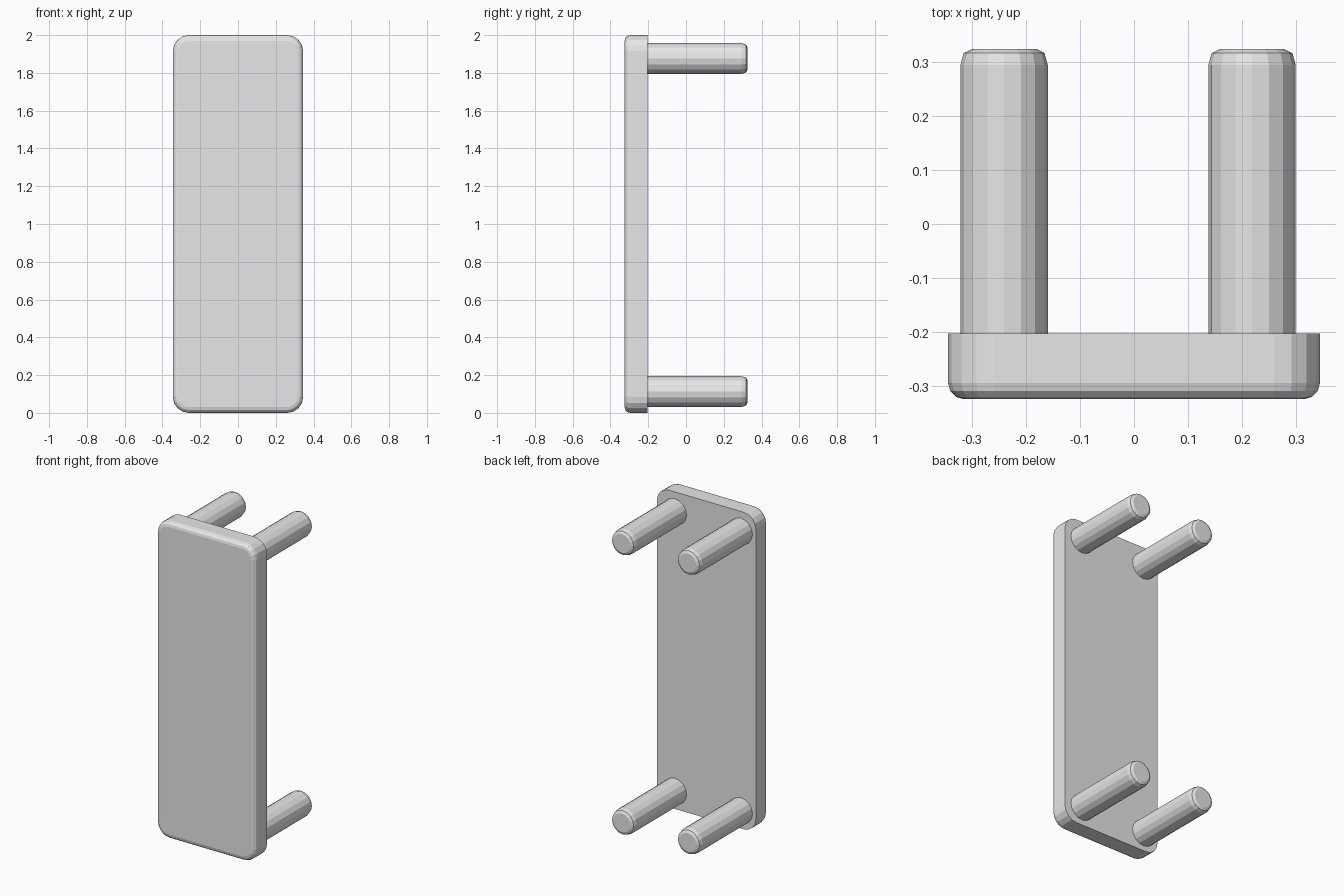
import bpy, bmesh, math

if "Cube" in bpy.data.objects:
    bpy.data.objects.remove(bpy.data.objects["Cube"])

grey = bpy.data.materials.new("light_grey")
grey.diffuse_color = (0.8, 0.8, 0.8, 1)
grey.use_nodes = True
grey.node_tree.nodes["Principled BSDF"].inputs["Base Color"].default_value = grey.diffuse_color


def finish(bm, name):
    bmesh.ops.recalc_face_normals(bm, faces=bm.faces)
    mesh = bpy.data.meshes.new(name)
    bm.to_mesh(mesh)
    bm.free()
    mesh.materials.append(grey)
    obj = bpy.data.objects.new(name, mesh)
    bpy.context.collection.objects.link(obj)
    return obj


# Front plate: box with rounded corners, then a softened front rim
W, H, Y0, Y1 = 0.345, 2.0, -0.325, -0.203
bm = bmesh.new()
bmesh.ops.create_cube(bm, size=1)
for v in bm.verts:
    v.co.x *= 2 * W
    v.co.y = Y0 if v.co.y < 0 else Y1
    v.co.z = 0 if v.co.z < 0 else H
corners = [e for e in bm.edges if abs(e.verts[0].co.y - e.verts[1].co.y) > 0.05]
bmesh.ops.bevel(bm, geom=corners, offset=0.085, segments=4, profile=0.5, affect='EDGES')
rim = [e for e in bm.edges if all(abs(v.co.y - Y0) < 1e-4 for v in e.verts)]
bmesh.ops.bevel(bm, geom=rim, offset=0.03, segments=3, profile=0.5, affect='EDGES')
finish(bm, "plate")


# Pegs: 16-sided rods with a bevelled free end
def peg(name, x, z, sides=16):
    profile = [(-0.21, 0.081), (0.295, 0.081), (0.317, 0.075), (0.325, 0.059)]
    bm = bmesh.new()
    rings = []
    for y, r in profile:
        angles = [2 * math.pi * i / sides for i in range(sides)]
        rings.append([bm.verts.new((x + r * math.cos(a), y, z + r * math.sin(a)))
                      for a in angles])
    for a, b in zip(rings, rings[1:]):
        for i in range(sides):
            j = (i + 1) % sides
            bm.faces.new((a[i], a[j], b[j], b[i]))
    bm.faces.new(rings[0])
    bm.faces.new(rings[-1])
    finish(bm, name)


for side, x in (("left", -0.241), ("right", 0.219)):
    for level, z in (("lower", 0.113), ("upper", 1.876)):
        peg(f"{level}_{side}_peg", x, z)
